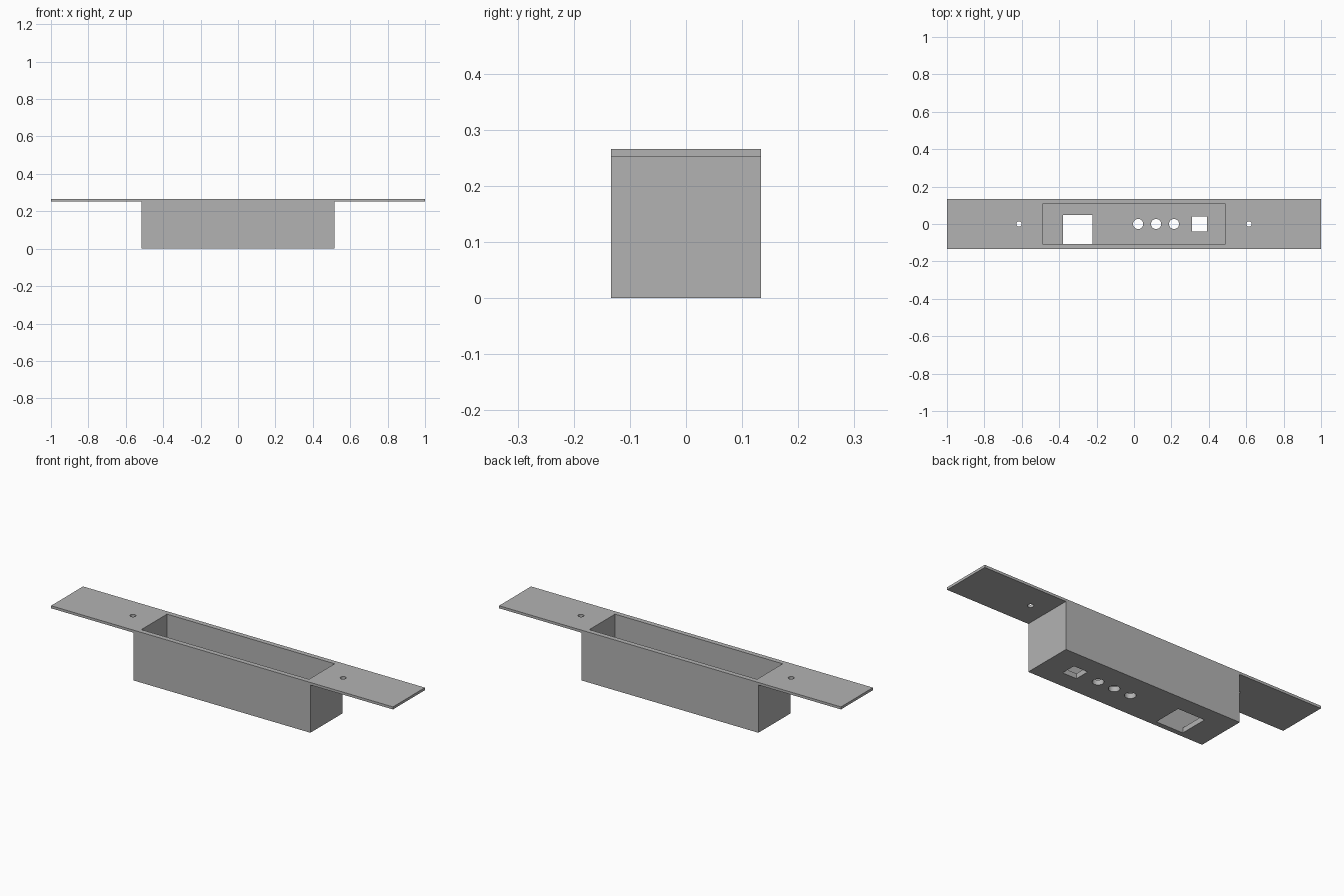
import bpy
import bmesh
from mathutils import Matrix

old = bpy.data.objects.get("Cube")
if old:
    bpy.data.objects.remove(old, do_unlink=True)

WIDTH, HEIGHT = 0.267, 0.266
BOX, PLATE, WALL, FLOOR = 0.517, 0.0135, 0.0265, 0.0265

grey = bpy.data.materials.new("plain grey")
grey.use_nodes = True
grey.diffuse_color = (0.45, 0.45, 0.45, 1)
grey.node_tree.nodes["Principled BSDF"].inputs["Base Color"].default_value = grey.diffuse_color


def make_object(name, bm):
    bmesh.ops.recalc_face_normals(bm, faces=bm.faces)
    mesh = bpy.data.meshes.new(name)
    bm.to_mesh(mesh)
    bm.free()
    mesh.materials.append(grey)
    obj = bpy.data.objects.new(name, mesh)
    bpy.context.collection.objects.link(obj)
    return obj


def block(name, x, y, z):
    """Box from (min, max) ranges."""
    bm = bmesh.new()
    size = [r[1] - r[0] for r in (x, y, z)]
    mid = [(r[0] + r[1]) / 2 for r in (x, y, z)]
    bmesh.ops.create_cube(bm, size=1, matrix=Matrix.Translation(mid) @ Matrix.Diagonal((*size, 1)))
    return make_object(name, bm)


def drill(name, x, radius, z):
    """Upright cylinder on the centre line."""
    bm = bmesh.new()
    bmesh.ops.create_cone(bm, cap_ends=True, segments=32, radius1=radius, radius2=radius,
                          depth=0.1, matrix=Matrix.Translation((x, 0, z)))
    return make_object(name, bm)


# Housing: box and mounting flanges as one extruded profile
half = [(BOX, 0), (BOX, HEIGHT - PLATE), (1, HEIGHT - PLATE), (1, HEIGHT)]
profile = half + [(-x, z) for x, z in reversed(half)]
bm = bmesh.new()
face = bm.faces.new([bm.verts.new((x, -WIDTH / 2, z)) for x, z in profile])
extruded = bmesh.ops.extrude_face_region(bm, geom=[face])["geom"]
bmesh.ops.translate(bm, vec=(0, WIDTH, 0),
                    verts=[v for v in extruded if isinstance(v, bmesh.types.BMVert)])
housing = make_object("housing", bm)

# Cutters: open cavity, floor windows, round floor holes, screw holes
inner_x, inner_y = BOX - WALL, WIDTH / 2 - WALL
through = (-0.05, 0.05)
cutters = [
    block("cavity_cutter", (-inner_x, inner_x), (-inner_y, inner_y), (FLOOR, 0.4)),
    block("large_window_cutter", (-0.38, -0.223), (-inner_y, 0.047), through),
    block("small_window_cutter", (0.309, 0.391), (-0.04, 0.04), through),
]
cutters += [drill("button_hole_cutter", x, 0.027, 0) for x in (0.022, 0.118, 0.214)]
cutters += [drill("screw_hole_cutter", x, 0.0145, HEIGHT) for x in (-0.615, 0.615)]

# Cut the openings and drop the cutters
bpy.ops.object.select_all(action="DESELECT")
bpy.context.view_layer.objects.active = housing
housing.select_set(True)
for cutter in cutters:
    cut = housing.modifiers.new(cutter.name, "BOOLEAN")
    cut.operation = "DIFFERENCE"
    cut.solver = "EXACT"
    cut.object = cutter
    bpy.ops.object.modifier_apply(modifier=cut.name)
    bpy.data.objects.remove(cutter, do_unlink=True)
bpy.ops.object.shade_smooth_by_angle(angle=0.5)
